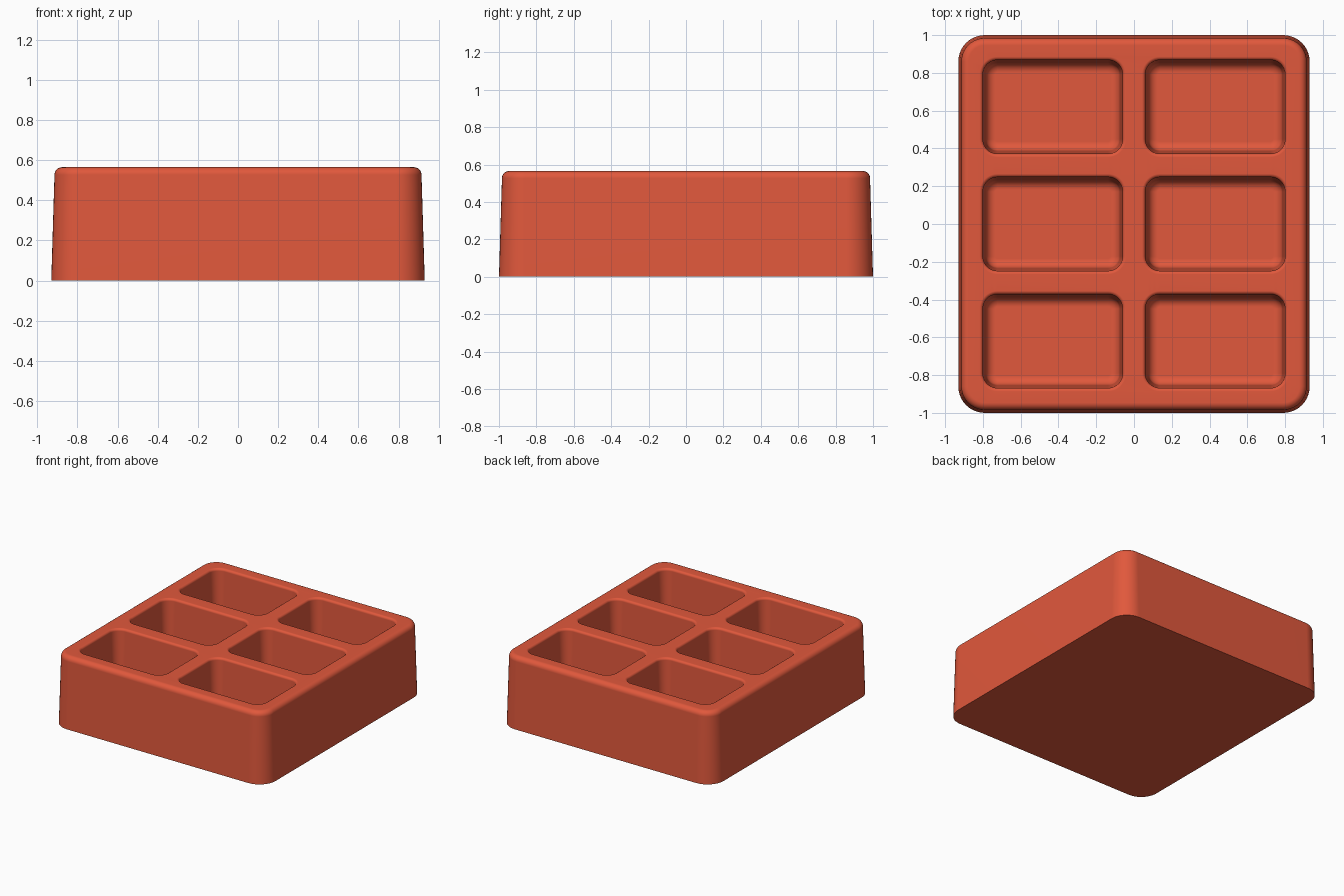
import bpy, bmesh
from math import sin, cos, pi
from mathutils import Vector

cube = bpy.data.objects.get("Cube")
if cube:
    bpy.data.objects.remove(cube, do_unlink=True)

HEIGHT, FLOOR = 0.565, 0.09


def rounded_ring(bm, cx, cy, hx, hy, r, z, seg=10):
    """Loop of vertices around a rounded rectangle."""
    ring = []
    for q, (sx, sy) in enumerate([(1, 1), (-1, 1), (-1, -1), (1, -1)]):
        for i in range(seg + 1):
            a = (q + i / seg) * pi / 2
            ring.append(bm.verts.new((cx + sx * (hx - r) + r * cos(a),
                                      cy + sy * (hy - r) + r * sin(a), z)))
    return ring


def loft(bm, cx, cy, hx, hy, radius, profile):
    """Skin rounded rectangles along (inset, z) steps; returns all rings."""
    rings = [rounded_ring(bm, cx, cy, hx - d, hy - d, radius - d, z) for d, z in profile]
    for a, b in zip(rings, rings[1:]):
        for i in range(len(a)):
            j = (i + 1) % len(a)
            bm.faces.new((a[i], a[j], b[j], b[i]))
    return rings


def fillet(d, z, r, start, end, n=6):
    """Arc points in (inset, z) space about a centre."""
    return [(d + r * cos(start + (end - start) * i / n),
             z + r * sin(start + (end - start) * i / n)) for i in range(n + 1)]


bm = bmesh.new()

# Outer body: drafted wall with a rounded top edge
outer = [(0, 0)] + fillet(0.054, HEIGHT - 0.038, 0.038, pi, pi / 2)
body = loft(bm, 0, 0, 0.93, 1.0, 0.14, outer)
bm.faces.new(body[0][::-1])
rims = [body[-1]]

# Six pockets: softened rim, drafted wall, rounded floor edge
pocket = (fillet(0, HEIGHT - 0.018, 0.018, pi / 2, 0, 4)
          + fillet(0.083, FLOOR + 0.05, 0.05, pi, 1.5 * pi))
for cx in (-0.43, 0.43):
    for cy in (-0.62, 0, 0.62):
        rings = loft(bm, cx, cy, 0.388, 0.266, 0.095, pocket)
        bm.faces.new(rings[-1])
        rims.append(rings[0])

# Flat top web between the body edge and the pocket rims
edges = [bm.edges.get((r[i - 1], r[i])) for r in rims for i in range(len(r))]
bmesh.ops.triangle_fill(bm, edges=edges, use_beauty=True, normal=Vector((0, 0, 1)))
bmesh.ops.recalc_face_normals(bm, faces=bm.faces)

mesh = bpy.data.meshes.new("compartment_tray")
bm.to_mesh(mesh)
bm.free()
tray = bpy.data.objects.new("compartment_tray", mesh)
bpy.context.collection.objects.link(tray)

# Terracotta red material
mat = bpy.data.materials.new("terracotta_red")
mat.use_nodes = True
colour = (0.75, 0.098, 0.045, 1)
mat.diffuse_color = colour
mat.node_tree.nodes["Principled BSDF"].inputs["Base Color"].default_value = colour
mesh.materials.append(mat)

# Smooth fillets, flat large faces
bpy.ops.object.select_all(action='DESELECT')
tray.select_set(True)
bpy.context.view_layer.objects.active = tray
bpy.ops.object.shade_smooth_by_angle(angle=pi / 6)
weighted = tray.modifiers.new("weighted_normals", 'WEIGHTED_NORMAL')
weighted.keep_sharp = True
